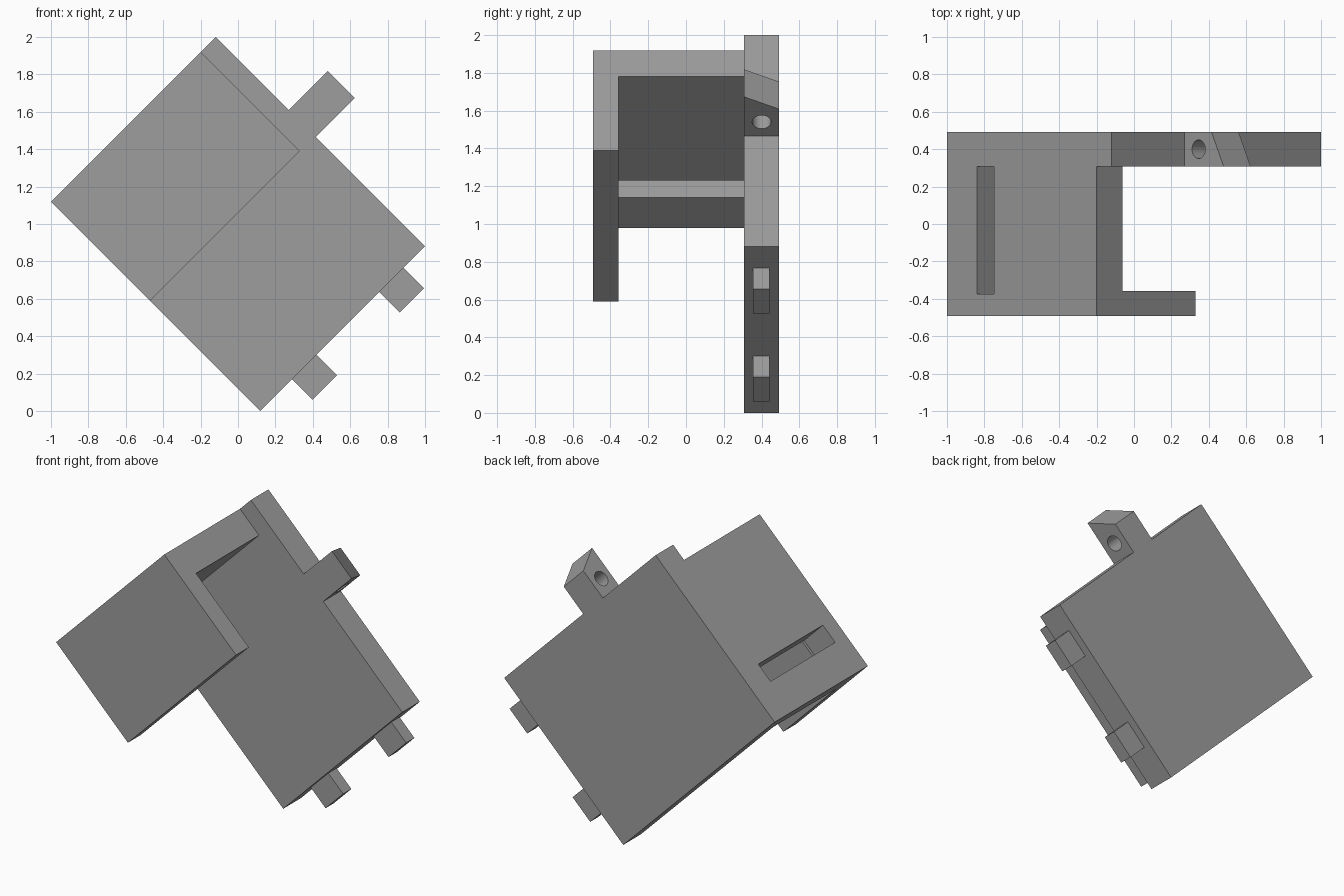
import bpy, bmesh, math
from mathutils import Vector

if "Cube" in bpy.data.objects:
    bpy.data.objects.remove(bpy.data.objects["Cube"])

R = math.sqrt(0.5)
Y0, Y1, YB = -0.492, 0.307, 0.492   # front, inner back and rear depths

grey = bpy.data.materials.new("plain grey")
grey.diffuse_color = (0.34, 0.34, 0.34, 1)
grey.use_nodes = True
grey.node_tree.nodes["Principled BSDF"].inputs["Base Color"].default_value = grey.diffuse_color


def place(u, y, v):
    """Tilted frame: u runs up-right, v runs down-right."""
    return Vector((-1 + (u + v) * R, y, 1.12 + (u - v) * R))


def prism(name, start, end):
    """Solid between two matching loops of (u, y, v) points."""
    bm = bmesh.new()
    a = [bm.verts.new(place(*p)) for p in start]
    b = [bm.verts.new(place(*p)) for p in end]
    bm.faces.new(a)
    bm.faces.new(b)
    for i in range(len(a)):
        j = (i + 1) % len(a)
        bm.faces.new((a[i], a[j], b[j], b[i]))
    bmesh.ops.recalc_face_normals(bm, faces=bm.faces)
    me = bpy.data.meshes.new(name)
    bm.to_mesh(me)
    bm.free()
    me.materials.append(grey)
    ob = bpy.data.objects.new(name, me)
    bpy.context.collection.objects.link(ob)
    return ob


def box(name, u0, u1, y0, y1, v0, v1):
    loop = [(u0, y0), (u1, y0), (u1, y1), (u0, y1)]
    return prism(name, [(u, y, v0) for u, y in loop], [(u, y, v1) for u, y in loop])


def cut(ob, cutter):
    mod = ob.modifiers.new("cut", 'BOOLEAN')
    mod.operation, mod.solver, mod.object = 'DIFFERENCE', 'EXACT', cutter
    bpy.context.view_layer.objects.active = ob
    bpy.ops.object.modifier_apply(modifier=mod.name)
    bpy.data.objects.remove(cutter)


# Back plate
box("back_plate", 0, 1.245, Y1, YB, 0, 1.583)

# L-shaped cover: top wall and front flap, with a slot through the wall
profile = [(Y1, 0), (Y0, 0), (Y0, 0.75), (-0.357, 0.75), (-0.357, 0.198), (Y1, 0.198)]
cover = prism("cover", [(0, y, v) for y, v in profile], [(1.131, y, v) for y, v in profile])
cut(cover, box("slot_cutter", 0.226, 0.354, -0.375, Y1 + 0.05, -0.1, 0.198))

# Lug with a slanted end and a round cross hole
side = [(1.245, Y1), (1.54, Y1), (1.448, YB), (1.245, YB)]
lug = prism("lug", [(u, y, 0.552) for u, y in side], [(u, y, 0.757) for u, y in side])
ring = [(1.351 + 0.05 * math.cos(t), 0.40 + 0.05 * math.sin(t))
        for t in (i * math.tau / 32 for i in range(32))]
cut(lug, prism("hole_cutter", [(u, y, 0.45) for u, y in ring], [(u, y, 0.85) for u, y in ring]))
bpy.ops.object.select_all(action='DESELECT')
lug.select_set(True)
bpy.context.view_layer.objects.active = lug
bpy.ops.object.shade_smooth_by_angle(angle=math.radians(30))

# Pegs on the lower edge
for i, u in enumerate((0.24, 0.899)):
    box(f"peg_{i + 1}", u, u + 0.184, 0.355, 0.442, 1.583, 1.738)
